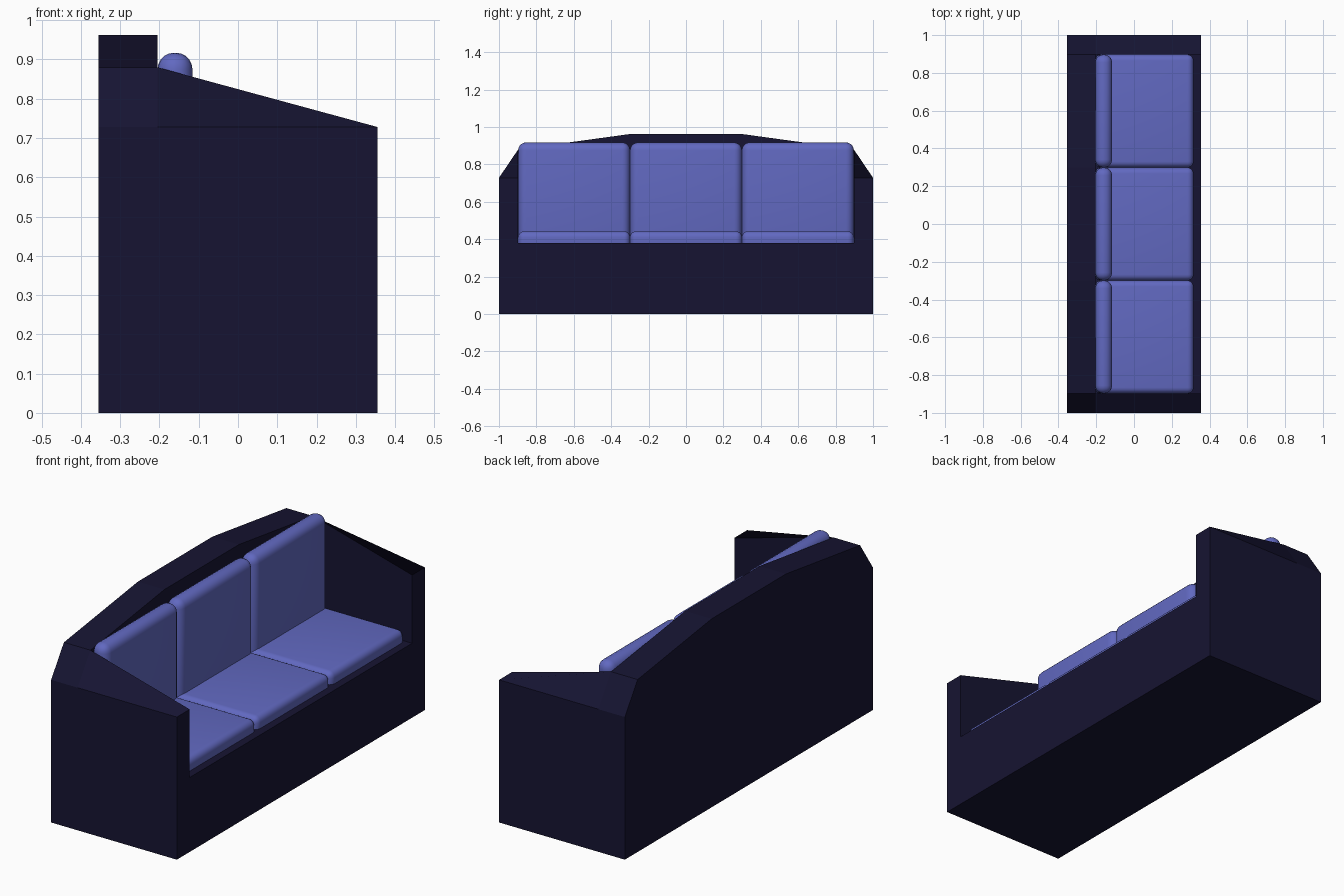
import bpy, bmesh

if "Cube" in bpy.data.objects:
    bpy.data.objects.remove(bpy.data.objects["Cube"])


def material(name, color):
    m = bpy.data.materials.new(name)
    m.diffuse_color = (*color, 1)
    m.use_nodes = True
    m.node_tree.nodes["Principled BSDF"].inputs["Base Color"].default_value = m.diffuse_color
    return m


NAVY = material("navy fabric", (0.008, 0.007, 0.032))
BLUE = material("blue fabric", (0.12, 0.14, 0.53))

XB, XM, XF = -0.355, -0.205, 0.355   # rear face, front of backrest, front face
YO, YI = 1.0, 0.897                  # outer and inner side of the arms
LOW, HIGH, TOP = 0.728, 0.88, 0.962  # arm edge, shoulder, crown


def loft(name, ring_a, ring_b, mat):
    """Closed solid between two matching rings of points."""
    bm = bmesh.new()
    a = [bm.verts.new(p) for p in ring_a]
    b = [bm.verts.new(p) for p in ring_b]
    bm.faces.new(a)
    bm.faces.new(b[::-1])
    n = len(a)
    for i in range(n):
        j = (i + 1) % n
        bm.faces.new((a[j], a[i], b[i], b[j]))
    bmesh.ops.recalc_face_normals(bm, faces=bm.faces[:])
    me = bpy.data.meshes.new(name)
    bm.to_mesh(me)
    bm.free()
    me.materials.append(mat)
    ob = bpy.data.objects.new(name, me)
    bpy.context.collection.objects.link(ob)
    return ob


def box(name, x, y, z, mat):
    rings = [[(x[0], y[0], h), (x[1], y[0], h), (x[1], y[1], h), (x[0], y[1], h)] for h in z]
    return loft(name, *rings, mat)


def cushion(name, x, y, z, radius):
    ob = box(name, x, y, z, BLUE)
    bev = ob.modifiers.new("round edges", 'BEVEL')
    bev.width = radius
    bev.segments = 5
    bpy.context.view_layer.objects.active = ob
    ob.select_set(True)
    bpy.ops.object.modifier_apply(modifier=bev.name)
    bpy.ops.object.shade_smooth_by_angle()
    ob.select_set(False)


# Backrest with faceted arched top
half = [(YO, 0), (YO, LOW), (YI, HIGH), (0.3, TOP)]
profile = half + [(-y, z) for y, z in reversed(half)]
loft("backrest", [(XB, y, z) for y, z in profile], [(XM, y, z) for y, z in profile], NAVY)

# Seat base
box("seat_base", (XM, XF), (-YI, YI), (0, 0.38), NAVY)

# Arms: inner top edge falls towards the front, outer edge stays level
for side, s in (("right", 1), ("left", -1)):
    rear = [(XM, s * YO, 0), (XM, s * YO, LOW), (XM, s * YI, HIGH), (XM, s * YI, 0)]
    front = [(XF, s * YO, 0), (XF, s * YO, LOW), (XF, s * YI, LOW), (XF, s * YI, 0)]
    loft(side + "_arm", rear, front, NAVY)

# Three seat and three back cushions
W = 2 * YI / 3
for i in range(3):
    y = (-YI + i * W, -YI + (i + 1) * W)
    cushion(f"seat_cushion_{i + 1}", (XM, 0.315), y, (0.345, 0.442), 0.032)
    cushion(f"back_cushion_{i + 1}", (XM, -0.116), y, (0.345, 0.917), 0.042)
